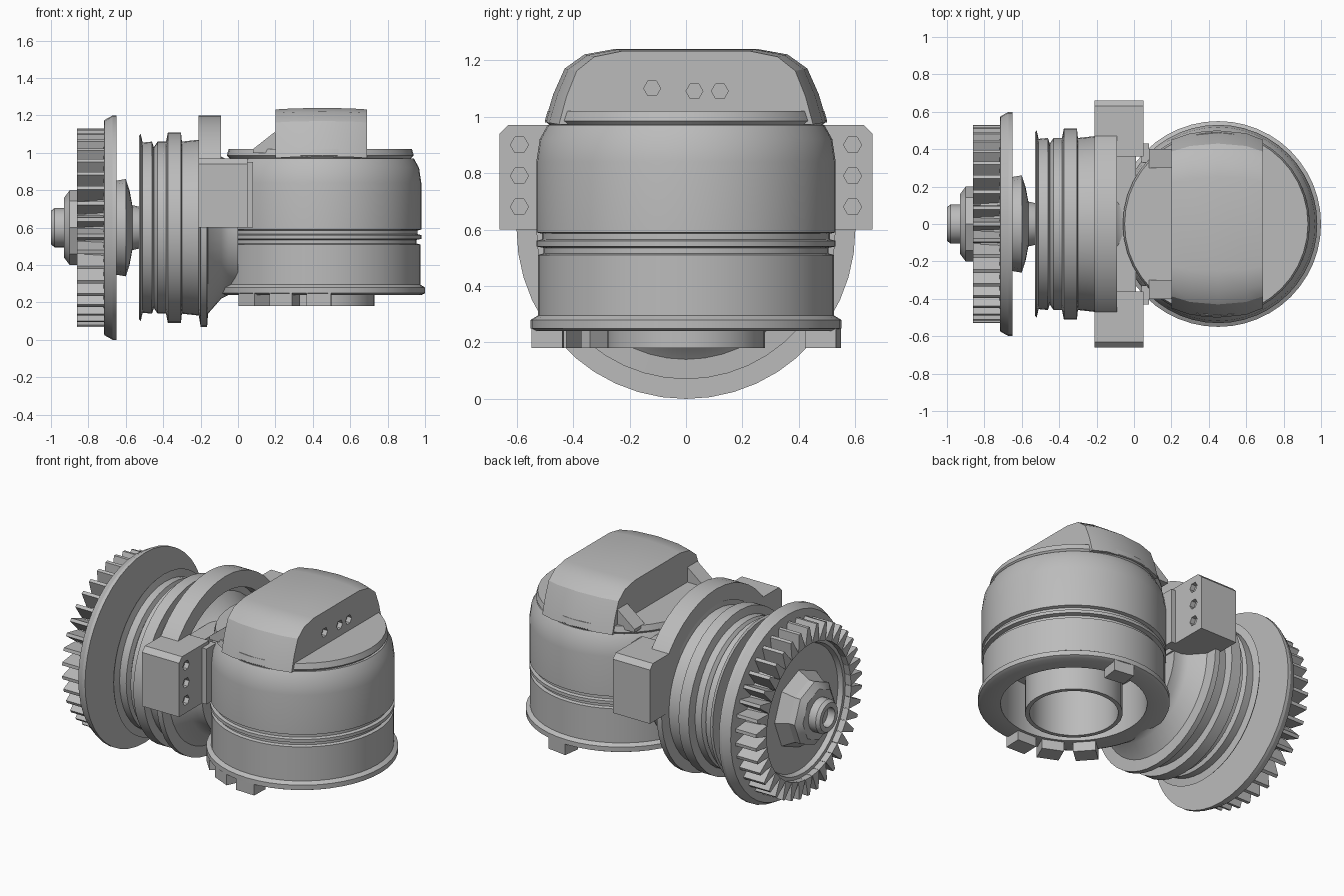
import bpy, bmesh, math
from mathutils import Matrix, Vector

cube = bpy.data.objects.get("Cube")
if cube:
    bpy.data.objects.remove(cube, do_unlink=True)

grey = bpy.data.materials.new("machined grey")
grey.use_nodes = True
GREY = (0.5, 0.5, 0.5, 1)
grey.diffuse_color = GREY
grey.node_tree.nodes["Principled BSDF"].inputs["Base Color"].default_value = GREY

# Wheel axis runs along x at this height; the drum stands on a vertical axis
WHEEL = Matrix.Translation((0, 0, 0.6)) @ Matrix.Rotation(math.pi / 2, 4, 'Y')
DRUM = Matrix.Translation((0.45, 0, 0))


def finish(name, bm, smooth=True):
    bmesh.ops.remove_doubles(bm, verts=bm.verts, dist=1e-5)
    bmesh.ops.recalc_face_normals(bm, faces=bm.faces)
    mesh = bpy.data.meshes.new(name)
    bm.to_mesh(mesh)
    bm.free()
    mesh.materials.append(grey)
    ob = bpy.data.objects.new(name, mesh)
    bpy.context.collection.objects.link(ob)
    if smooth:
        bpy.ops.object.select_all(action='DESELECT')
        ob.select_set(True)
        bpy.context.view_layer.objects.active = ob
        bpy.ops.object.shade_smooth_by_angle(angle=math.radians(28))
    return ob


def lathe(name, profile, matrix, sides=40, closed=False, start=0, sweep=math.tau):
    """Turn (radius, height) points around the local z axis."""
    bm = bmesh.new()
    verts = [bm.verts.new((r * math.cos(start), r * math.sin(start), h)) for r, h in profile]
    edges = [bm.edges.new(p) for p in zip(verts, verts[1:])]
    if closed:
        edges.append(bm.edges.new((verts[-1], verts[0])))
    bmesh.ops.spin(bm, geom=verts + edges, cent=(0, 0, 0), axis=(0, 0, 1),
                   angle=sweep, steps=sides, use_merge=False)
    bm.transform(matrix)
    return finish(name, bm)


def prism(name, points, offset, depth):
    """Extrude a flat outline of 3D points."""
    bm = bmesh.new()
    face = bm.faces.new([bm.verts.new(p) for p in points])
    new = bmesh.ops.extrude_face_region(bm, geom=[face])["geom"]
    bmesh.ops.translate(bm, vec=Vector(offset) * depth,
                        verts=[g for g in new if isinstance(g, bmesh.types.BMVert)])
    return finish(name, bm)


def drill(ob, centres, radius):
    """Sink shallow six-sided holes into a +x face."""
    bm = bmesh.new()
    for c in centres:
        bmesh.ops.create_cone(bm, cap_ends=True, segments=6, radius1=radius, radius2=radius,
                              depth=0.06, matrix=Matrix.Translation(c) @ Matrix.Rotation(math.pi / 2, 4, 'Y'))
    cutter = finish(ob.name + "_cutter", bm, False)
    cutter.hide_render = True
    cutter.hide_set(True)
    mod = ob.modifiers.new("holes", 'BOOLEAN')
    mod.operation = 'DIFFERENCE'
    mod.solver = 'EXACT'
    mod.object = cutter


# Hollow drum, open underneath, with base flange, seam groove and shoulder
lathe("drum_body", [(0, 0.55), (0.42, 0.55), (0.42, 0.24), (0.53, 0.24), (0.55, 0.25), (0.55, 0.28),
                    (0.525, 0.295), (0.525, 0.51), (0.505, 0.515), (0.505, 0.535), (0.53, 0.54),
                    (0.53, 0.56), (0.51, 0.565), (0.51, 0.585), (0.53, 0.59), (0.53, 0.84),
                    (0.518, 0.92), (0.49, 0.97), (0, 0.97)], DRUM, 48)
lathe("shoulder_ring", [(0.48, 0.965), (0.5, 0.985), (0.49, 1.02), (0, 1.02)],
      Matrix.Translation((0.44, 0, 0)), 40)

# Open tube hanging inside the drum
lathe("drum_tube", [(0.28, 0.55), (0.28, 0.18), (0.255, 0.18), (0.255, 0.55)], DRUM, 32)

# Tabs hanging under the drum flange
for i, angle in enumerate((82, 222, 246, 268)):
    m = DRUM @ Matrix.Rotation(math.radians(angle), 4, 'Z') @ Matrix.Translation((0.49, 0, 0.215))
    bm = bmesh.new()
    bmesh.ops.create_cube(bm, size=1, matrix=m @ Matrix.Diagonal((0.11, 0.13, 0.07, 1)))
    finish("flange_tab_%d" % i, bm)

# Domed cap with flat cut ends
half = [(0.5, 0.98), (0.47, 1.08), (0.43, 1.17), (0.36, 1.22), (0.25, 1.24)]
arc = half + [(-y, z) for y, z in reversed(half)]
bm = bmesh.new()
rings = []
for x, k in ((0.2, 0.9), (0.3, 0.97), (0.45, 1), (0.6, 0.97), (0.69, 0.9)):
    rings.append([bm.verts.new((x, y * k, z - (1 - k) * 0.08)) for y, z in arc])
for a, b in zip(rings, rings[1:]):
    for i in range(len(arc)):
        j = (i + 1) % len(arc)
        bm.faces.new((a[i], a[j], b[j], b[i]))
bm.faces.new(rings[0])
bm.faces.new(rings[-1])
cap = finish("drum_cap", bm)
drill(cap, [(0.69, -0.12, 1.1), (0.69, 0.03, 1.09), (0.69, 0.12, 1.09)], 0.03)
for side, s in (("front", -1), ("back", 1)):
    prism("cap_wedge_" + side, [(0.22, s * 0.3, 1.13), (0.22, s * 0.3, 1), (0.08, s * 0.3, 1), (0.08, s * 0.3, 1.02)],
          (0, s, 0), 0.1)

# Stacked rings behind the wheel, with a neck into the drum
lathe("ring_stack", [(0, -0.525), (0.49, -0.53), (0.5, -0.52), (0.455, -0.51), (0.46, -0.46),
                     (0.43, -0.45), (0.46, -0.43), (0.46, -0.385), (0.51, -0.375), (0.51, -0.305),
                     (0.46, -0.3), (0.47, -0.21), (0.53, -0.2), (0.53, -0.165), (0.46, -0.16),
                     (0.38, -0.09), (0.36, -0.05), (0.36, 0), (0, 0)], WHEEL, 44)

# Arched clamp band over the rings
lathe("clamp_arch", [(0.5, -0.21), (0.6, -0.21), (0.6, -0.09), (0.5, -0.09)], WHEEL, 22,
      closed=True, start=math.pi / 2, sweep=math.pi)
prism("arch_web", [(-0.1, -0.36, 0.6), (-0.1, 0.36, 0.6), (-0.1, 0.36, 0.96), (-0.1, -0.36, 0.96)],
      (1, 0, 0), 0.11)

# Bolted ears on both sides
for side, s in (("right", -1), ("left", 1)):
    outline = [(0.36, 0.6), (0.66, 0.6), (0.66, 0.94), (0.63, 0.97), (0.36, 0.97)]
    ear = prism("ear_" + side, [(-0.21, s * y, z) for y, z in outline], (1, 0, 0), 0.26)
    drill(ear, [(0.05, s * 0.59, z) for z in (0.68, 0.79, 0.9)], 0.032)
    prism("ear_rib_" + side, [(0.04, s * y, z) for y, z in ((0.33, 0.6), (0.43, 0.6), (0.43, 0.95), (0.33, 0.95))],
          (1, 0, 0), 0.04)

# Toothed wheel: rear flange, dished face
lathe("wheel_disc", [(0, -0.65), (0.6, -0.65), (0.6, -0.67), (0.575, -0.715), (0.44, -0.72),
                     (0.43, -0.82), (0.4, -0.82), (0.39, -0.79), (0, -0.79)], WHEEL, 44)
TEETH = 38
bm = bmesh.new()
for i in range(TEETH):
    spin = Matrix.Rotation(math.tau * i / TEETH, 4, 'Z')
    lower, upper = [[bm.verts.new(WHEEL @ spin @ Vector(p)) for p in
                     ((0.42, -0.034, h), (0.53, -0.01, h), (0.53, 0.01, h), (0.42, 0.034, h))]
                    for h in (-0.86, -0.71)]
    bm.faces.new(lower)
    bm.faces.new(upper)
    for k in range(4):
        bm.faces.new((lower[k], lower[k - 1], upper[k - 1], upper[k]))
finish("wheel_teeth", bm, False)

# Axle: hollow tip, faceted nut, inner collar
lathe("axle_tip", [(0, -0.95), (0.06, -0.95), (0.06, -1.0), (0.09, -1.0), (0.105, -0.98),
                   (0.105, -0.92), (0, -0.92)], WHEEL, 20)
lathe("axle_nut", [(0, -0.93), (0.16, -0.93), (0.2, -0.9), (0.2, -0.86), (0.25, -0.78)], WHEEL, 8)
lathe("axle_collar", [(0.25, -0.66), (0.26, -0.6), (0.2, -0.58), (0.12, -0.565), (0.11, -0.52)], WHEEL, 16)
